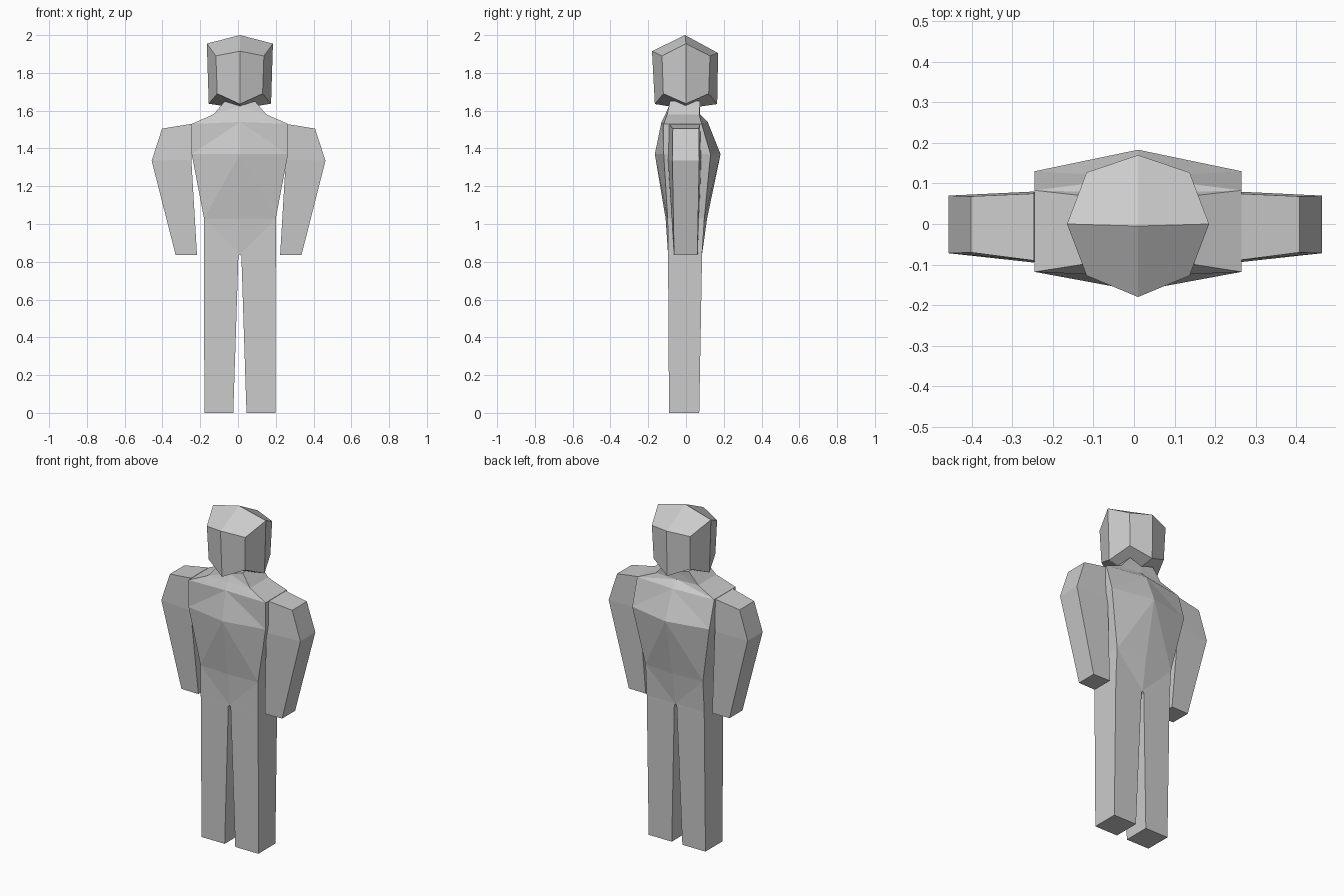
import bpy, bmesh

cube = bpy.data.objects.get("Cube")
if cube:
    bpy.data.objects.remove(cube, do_unlink=True)

grey = bpy.data.materials.new("plain_grey")
grey.use_nodes = True
grey.diffuse_color = (0.6, 0.6, 0.6, 1)
grey.node_tree.nodes["Principled BSDF"].inputs["Base Color"].default_value = (0.6, 0.6, 0.6, 1)


def finish(name, bm, centre, mirrored=True):
    """Mirror a half across x, make normals consistent and create the object."""
    if mirrored:
        bmesh.ops.mirror(bm, geom=bm.verts[:] + bm.edges[:] + bm.faces[:],
                         axis="X", merge_dist=0.0005)
    bmesh.ops.recalc_face_normals(bm, faces=bm.faces[:])
    mesh = bpy.data.meshes.new(name)
    bm.to_mesh(mesh)
    bm.free()
    mesh.materials.append(grey)
    obj = bpy.data.objects.new(name, mesh)
    obj.location.x = centre
    bpy.context.collection.objects.link(obj)


def add_ring(bm, points):
    return [bm.verts.new(p) for p in points]


def bridge(bm, a, b, closed=True):
    """Quads between two rings of equal length."""
    n = len(a)
    for i in range(n if closed else n - 1):
        j = (i + 1) % n
        bm.faces.new((a[i], a[j], b[j], b[i]))


# Body: one half, each row runs front centre, front side, back side, back centre
# row = side x, side z, side front y, side back y, centre z, centre front y, centre back y
rows = [
    (0.08, 1.65, -0.085, 0.075, 1.625, -0.09, 0.075),   # neck top
    (0.14, 1.58, -0.10, 0.07, 1.58, -0.11, 0.075),      # neck base
    (0.255, 1.53, -0.118, 0.083, 1.54, -0.13, 0.115),   # shoulders
    (0.255, 1.37, -0.118, 0.13, 1.37, -0.165, 0.183),   # chest
    (0.19, 1.03, -0.097, 0.097, 1.03, -0.108, 0.112),   # hips
    (0.19, 0.84, -0.095, 0.085, 0.84, -0.095, 0.085),   # crotch
]
bm = bmesh.new()
rings = [add_ring(bm, [(0, cf, cz), (x, f, z), (x, b, z), (0, cb, cz)])
         for x, z, f, b, cz, cf, cb in rows]
for a, b in zip(rings, rings[1:]):
    bm.faces.new((a[1], a[2], b[2], b[1]))
    for c, s in ((0, 1), (3, 2)):          # split front and back into facets
        if b is rings[-1]:
            bm.faces.new((a[c], a[s], b[c]))
            bm.faces.new((a[s], b[s], b[c]))
        else:
            bm.faces.new((a[c], a[s], b[s]))
            bm.faces.new((a[c], b[s], b[c]))
bm.faces.new(rings[0])

# Leg: continues from the crotch row
last = rings[-1]
for inner, outer, f, b, z in ((0.008, 0.19, -0.095, 0.085, 0.83),
                              (0.035, 0.188, -0.09, 0.07, 0)):
    ring = add_ring(bm, [(inner, f, z), (outer, f, z), (outer, b, z), (inner, b, z)])
    bridge(bm, last, ring)
    last = ring
bm.faces.new(last)
finish("body_and_legs", bm, 0.01)

# Arms: inner x, inner z, inner y range, outer x, outer z, outer y range
bm = bmesh.new()
arm = []
for xi, zi, fi, bi, xo, zo, fo, bo in (
        (0.25, 1.53, -0.09, 0.075, 0.405, 1.505, -0.07, 0.068),
        (0.25, 1.34, -0.095, 0.08, 0.46, 1.335, -0.072, 0.07),
        (0.22, 0.835, -0.065, 0.062, 0.333, 0.835, -0.063, 0.06)):
    arm.append(add_ring(bm, [(xi, fi, zi), (xo, fo, zo), (xo, bo, zo), (xi, bi, zi)]))
for a, b in zip(arm, arm[1:]):
    bridge(bm, a, b)
bm.faces.new(arm[0])
bm.faces.new(arm[-1])
finish("arms", bm, 0.003)


# Head: two eight-point rings with raised middles, closed by four quads each
def head_ring(bm, corner, corner_z, side, side_z, front, front_z, back, back_z):
    c = corner
    return add_ring(bm, [(0, front, front_z), (c, -c, corner_z), (side, 0, side_z),
                         (c, c, corner_z), (0, back, back_z), (-c, c, corner_z),
                         (-side, 0, side_z), (-c, -c, corner_z)])


bm = bmesh.new()
upper = head_ring(bm, 0.127, 1.89, 0.175, 1.955, -0.18, 1.915, 0.17, 1.905)
lower = head_ring(bm, 0.12, 1.69, 0.165, 1.637, -0.165, 1.635, 0.165, 1.635)
bridge(bm, upper, lower)
for ring, z in ((upper, 2.0), (lower, 1.61)):
    tip = bm.verts.new((0, -0.005, z))
    for i in range(0, 8, 2):
        bm.faces.new((tip, ring[i], ring[i + 1], ring[(i + 2) % 8]))
finish("head", bm, 0.01, mirrored=False)
